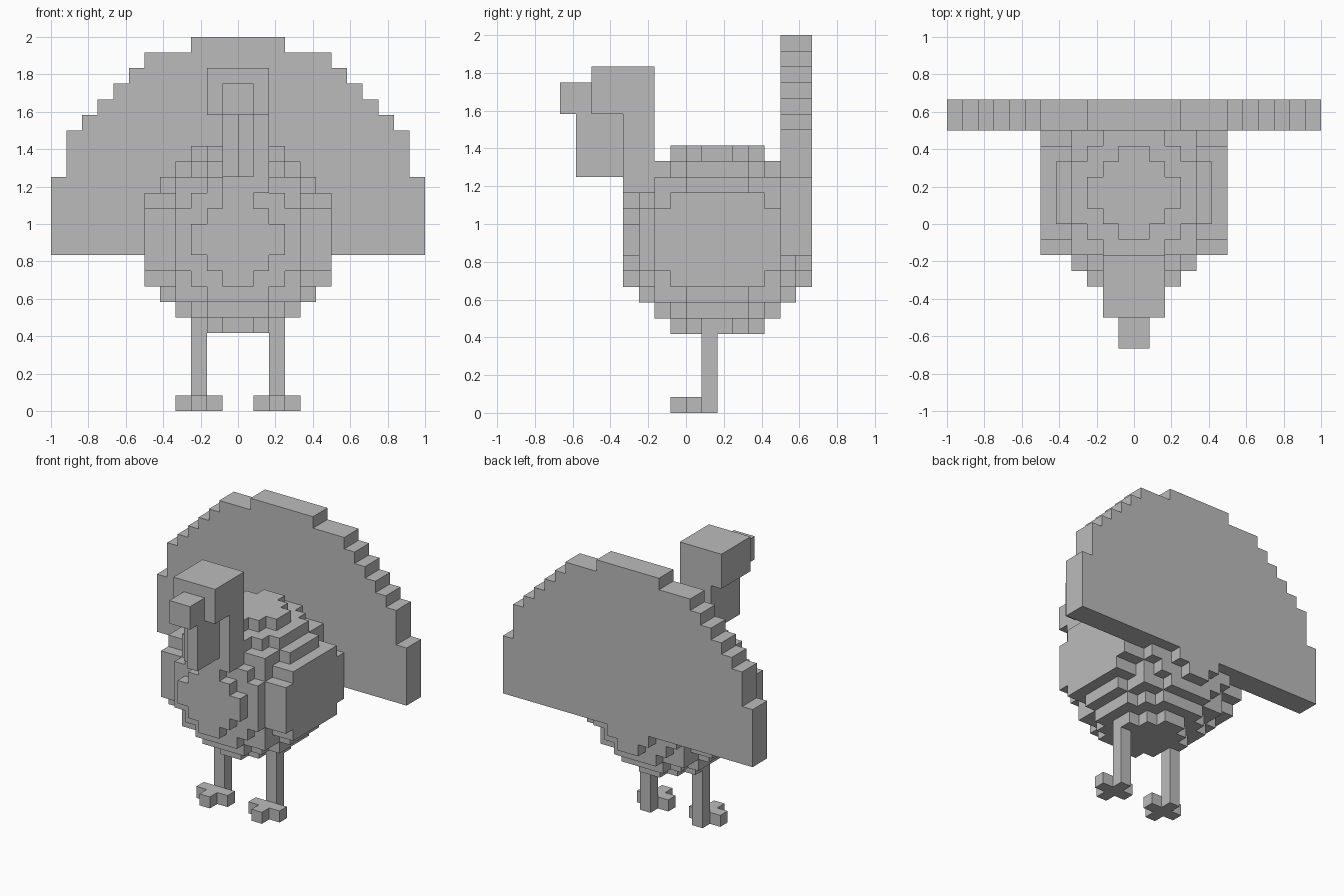
import bpy, bmesh, math
from itertools import product
from mathutils import Vector

cube = bpy.data.objects.get("Cube")
if cube:
    bpy.data.objects.remove(cube, do_unlink=True)

U = 1 / 12  # size of one block

grey = bpy.data.materials.new("plain_grey")
grey.use_nodes = True
grey.diffuse_color = (0.5, 0.5, 0.5, 1)
grey.node_tree.nodes["Principled BSDF"].inputs["Base Color"].default_value = (0.5, 0.5, 0.5, 1)


def box(x, y, z):
    """Set of unit cells filling the given ranges."""
    return set(product(range(*x), range(*y), range(*z)))


def build(name, cells):
    """Mesh the outer skin of a set of unit cells."""
    bm = bmesh.new()
    verts = {}

    def vert(p):
        key = tuple(round(c) for c in p)
        if key not in verts:
            verts[key] = bm.verts.new(Vector(key) * U)
        return verts[key]

    for cell in cells:
        for axis, side in product(range(3), (0, 1)):
            near = list(cell)
            near[axis] += 2 * side - 1
            if tuple(near) in cells:
                continue
            a, b = Vector(), Vector()
            a[(axis + 1) % 3] = 1
            b[(axis + 2) % 3] = 1
            corner = Vector(cell)
            corner[axis] += side
            ring = [corner, corner + a, corner + a + b, corner + b]
            if not side:
                ring.reverse()
            bm.faces.new([vert(p) for p in ring])
    # merge the flat block faces into larger panels
    bmesh.ops.dissolve_limit(bm, angle_limit=math.radians(1),
                             verts=bm.verts[:], edges=bm.edges[:])
    mesh = bpy.data.meshes.new(name)
    bm.to_mesh(mesh)
    bm.free()
    mesh.materials.append(grey)
    obj = bpy.data.objects.new(name, mesh)
    bpy.context.collection.objects.link(obj)


# Round body made of blocks
centre = Vector((0, 2, 11))
half = Vector((0.5, 0.5, 0.5))
body = {c for c in box((-6, 6), (-4, 8), (5, 17))
        if (Vector(c) + half - centre).length_squared < 37.5}
build("body", body)

# Fanned tail, as half width and top of each step
tail, low = set(), 10
for width, top in ((12, 15), (11, 18), (10, 19), (9, 20), (8, 21), (7, 22), (6, 23), (3, 24)):
    tail |= box((-width, width), (6, 8), (low, top))
    low = top
build("tail_fan", tail)

# Neck, head, beak and hanging wattle
build("neck", box((-1, 2), (-4, -2), (14, 19)))
build("head", box((-2, 2), (-6, -2), (19, 22)))
build("beak", box((-1, 1), (-8, -6), (19, 21)))
build("wattle", box((0, 1), (-7, -4), (15, 19)) | box((-1, 0), (-6, -4), (15, 19)))

# Wings, legs and feet on both sides
for side in ("left", "right"):
    def span(a, b):
        return (a, b) if side == "left" else (-b, -a)

    build(side + "_wing", box(span(4, 6), (-2, 6), (9, 13)) | box(span(4, 6), (-1, 5), (8, 14)))
    build(side + "_leg", box(span(2, 3), (1, 2), (1, 6)))
    build(side + "_foot", box(span(1, 4), (0, 1), (0, 1)) | box(span(2, 3), (-1, 2), (0, 1)))
